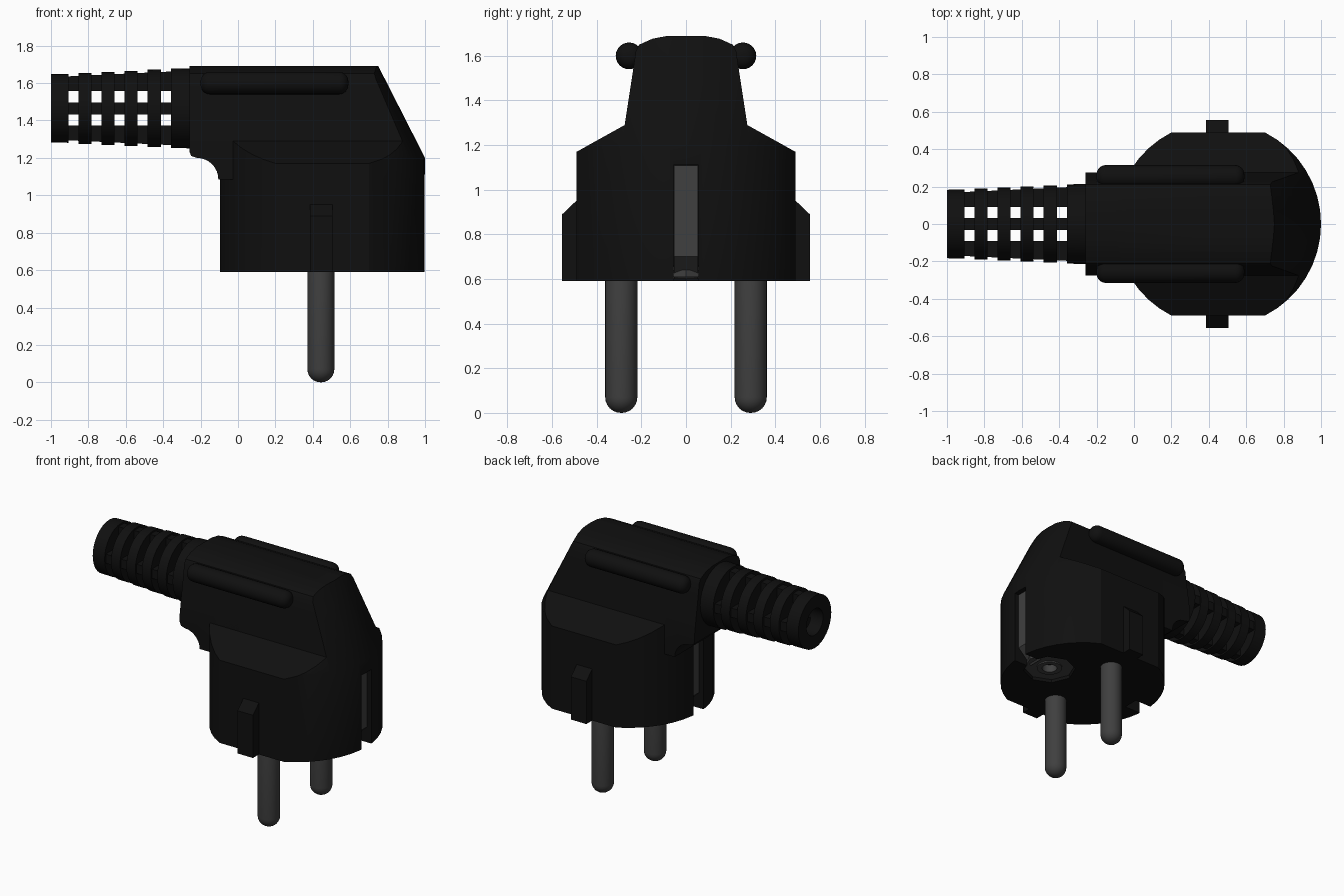
import bpy, bmesh
from math import pi, sin, cos, asin, tau
from mathutils import Vector

cube = bpy.data.objects.get("Cube")
if cube:
    bpy.data.objects.remove(cube, do_unlink=True)


def material(name, value):
    mat = bpy.data.materials.new(name)
    mat.use_nodes = True
    color = (value, value, value, 1)
    mat.diffuse_color = color
    mat.node_tree.nodes["Principled BSDF"].inputs["Base Color"].default_value = color
    return mat


black = material("black plastic", 0.005)
metal = material("dark metal", 0.05)


def finish(name, bm, mat, smooth=True):
    bmesh.ops.recalc_face_normals(bm, faces=bm.faces)
    mesh = bpy.data.meshes.new(name)
    bm.to_mesh(mesh)
    bm.free()
    mesh.materials.append(mat)
    obj = bpy.data.objects.new(name, mesh)
    bpy.context.collection.objects.link(obj)
    if smooth:
        shade(obj)
    return obj


def select(obj):
    bpy.ops.object.select_all(action="DESELECT")
    obj.select_set(True)
    bpy.context.view_layer.objects.active = obj


def shade(obj):
    select(obj)
    bpy.ops.object.shade_smooth_by_angle(angle=0.5)


def prism(name, points, axis, lo, hi, mat=black):
    """Extrude a 2D outline along x (outline in yz) or y (outline in xz)."""
    place = {"x": lambda a, b, t: (t, a, b), "y": lambda a, b, t: (a, t, b)}[axis]
    bm = bmesh.new()
    ends = [[bm.verts.new(place(a, b, t)) for a, b in points] for t in (lo, hi)]
    return loft(name, bm, ends, mat)


def loft(name, bm, levels, mat=black):
    n = len(levels[0])
    for low, high in zip(levels, levels[1:]):
        for i in range(n):
            j = (i + 1) % n
            bm.faces.new((low[i], low[j], high[j], high[i]))
    bm.faces.new(levels[0])
    bm.faces.new(levels[-1])
    return finish(name, bm, mat, False)


def lathe(name, profile, axis, center, mat, steps=32, closed=False):
    """Spin (along, radius) points about an axis through center."""
    direction = Vector((1, 0, 0)) if axis == "x" else Vector((0, 0, 1))
    out = Vector((0, 0, 1)) if axis == "x" else Vector((1, 0, 0))
    center = Vector(center)
    bm = bmesh.new()
    verts = [bm.verts.new(center + direction * a + out * r) for a, r in profile]
    pairs = list(zip(verts, verts[1:]))
    if closed:
        pairs.append((verts[-1], verts[0]))
    edges = [bm.edges.new(p) for p in pairs]
    bmesh.ops.spin(bm, geom=verts + edges, cent=center, axis=direction,
                   angle=tau, steps=steps, use_merge=True)
    bmesh.ops.remove_doubles(bm, verts=bm.verts, dist=0.0005)
    return finish(name, bm, mat)


def capsule(length, radius, corner):
    """Half outline of a rod with rounded ends."""
    arc = [(corner - corner * cos(i * pi / 12), radius - corner + corner * sin(i * pi / 12))
           for i in range(7)]
    left = [(0, 0)] + arc
    return left + [(length - a, r) for a, r in reversed(left)]


def box(name, x0, x1, y, z0, z1):
    return prism(name, [(x0, z0), (x1, z0), (x1, z1), (x0, z1)], "y", -y, y)


def boolean(obj, cutter, operation, keep=False):
    mod = obj.modifiers.new("cut", "BOOLEAN")
    mod.operation, mod.solver, mod.object = operation, "EXACT", cutter
    select(obj)
    bpy.ops.object.modifier_apply(modifier=mod.name)
    if not keep:
        bpy.data.objects.remove(cutter, do_unlink=True)


CX, R, BASE = 0.45, 0.55, 0.59

# Body: round plan with two flats, front sheared back towards the top
half = asin(0.49 / R)
bm = bmesh.new()
levels = []
for z, shift in ((BASE, 0), (1.2, 0), (1.75, -0.28)):
    ring = []
    for start, dx in ((0, shift), (pi, 0)):
        for i in range(17):
            a = start - half + 2 * half * i / 16
            ring.append(bm.verts.new((CX + dx + R * cos(a), R * sin(a), z)))
    levels.append(ring)
body = loft("plug_body", bm, levels)

# Neck: fillet underneath, running into the body
fillet = [(-0.22 + 0.115 * cos(i * pi / 16), 1.085 + 0.115 * sin(i * pi / 16)) for i in range(9)]
neck = prism("cable_neck", [(0.2, 1.8), (0.2, 1.085)] + fillet +
             [(-0.25, 1.21), (-0.26, 1.235), (-0.26, 1.8)], "y", -0.275, 0.275)

# Shoulder and crown section shared by body and neck
side = [(0.6, 0.4), (0.6, 1.109), (0.275, 1.29), (0.235, 1.55), (0.225, 1.62),
        (0.21, 1.65), (0.15, 1.677), (0.08, 1.69)]
section = prism("section_cutter", side + [(-y, z) for y, z in reversed(side)], "x", -0.6, 1.5)
boolean(body, section, "INTERSECT", True)
boolean(neck, section, "INTERSECT")

# Earth clip slots and the recess underneath
for s in (-1, 1):
    x0, x1 = sorted((CX + s * 0.42, CX + s * 0.7))
    boolean(body, box("slot_cutter", x0, x1, 0.055, 0.4, 1.11), "DIFFERENCE")
EARTH = (0.74, 0, BASE)
recess = lathe("recess_cutter", [(-0.1, 0), (-0.1, 0.175), (0.07, 0.175), (0.07, 0)],
               "z", EARTH, black, 8)
boolean(body, recess, "DIFFERENCE")
shade(body)
shade(neck)

# Earth plate with its round contact
lathe("earth_plate", [(0.02, 0.07), (0.02, 0.17), (0.05, 0.17), (0.05, 0.07)],
      "z", EARTH, metal, 8, True)
lathe("earth_contact", [(0.01, 0.05), (0.01, 0.085), (0.065, 0.085), (0.065, 0.05)],
      "z", EARTH, metal, 24, True)

# Mirrored earth clips
clip = [(0.41, 0.6), (0.515, 0.7), (0.515, 1.108), (0.43, 1.108), (0.43, 0.72), (0.41, 0.7)]
for s, label in ((-1, "rear"), (1, "front")):
    prism(label + "_earth_clip", [(CX + s * a, z) for a, z in clip], "y", -0.054, 0.054, metal)

# Parts mirrored across the plug: pins, guide keys and grip bars
key = [(0.45, BASE), (0.555, BASE), (0.555, 0.89), (0.49, 0.952), (0.45, 0.952)]
for s, label in ((-1, "right"), (1, "left")):
    lathe(label + "_pin", capsule(0.7, 0.072, 0.07), "z", (0.443, s * 0.29, 0), metal)
    prism(label + "_guide_key", [(s * y, z) for y, z in key], "x", 0.385, 0.505)
    lathe(label + "_grip_bar", capsule(0.79, 0.06, 0.05), "x", (-0.2, s * 0.255, 1.6), black, 24)

# Strain relief: hollow rings joined by four long ribs
CZ, BORE, PITCH = 1.465, 0.092, 0.1235


def outer(x):
    return 0.18 + 0.045 * (x + 1)


for i in range(6):
    x0 = -1 if i == 0 else -0.977 + i * PITCH
    x1 = -0.907 + i * PITCH if i < 5 else -0.24
    r0, r1 = outer(x0) + 0.003, outer(x1)
    lathe("relief_ring_%d" % (i + 1), [(x0, BORE), (x0, r0), (x1, r1), (x1, BORE)],
          "x", (0, 0, CZ), black, 32, True)

for s, label in ((-1, "lower"), (1, "upper")):
    near, far = outer(-1) - 0.012, outer(-0.3) - 0.012
    rib = [(-0.97, BORE), (-0.3, BORE), (-0.3, far), (-0.97, near)]
    prism(label + "_relief_rib", [(x, CZ + s * r) for x, r in rib], "y", -0.032, 0.032)
    flat = prism(("right" if s < 0 else "left") + "_relief_rib",
                 [(x, s * r) for x, r in rib], "y", -0.032, 0.032)
    flat.rotation_euler.x = pi / 2
    flat.location.z = CZ
